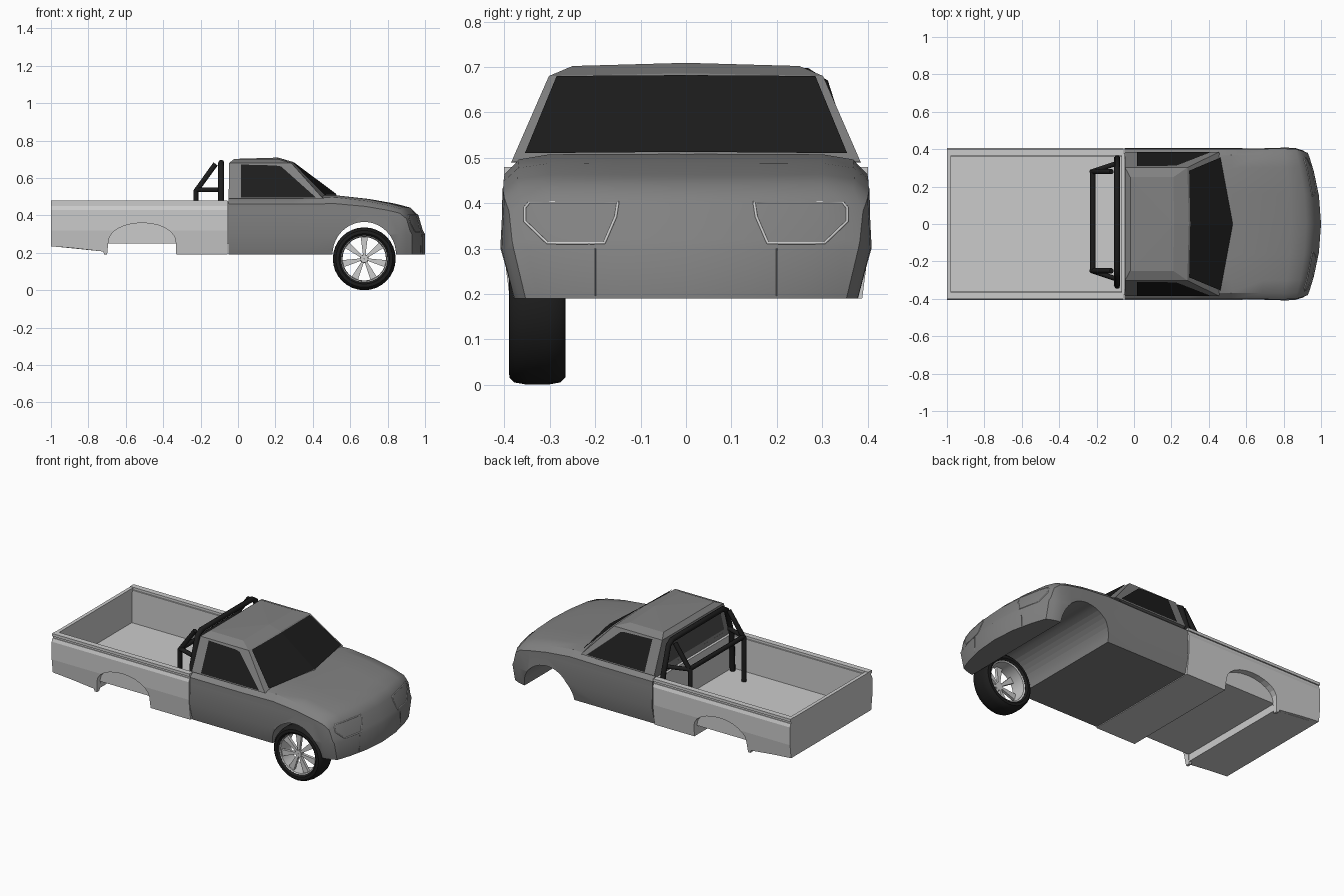
import bpy, bmesh, math
from mathutils import Vector
from mathutils.bvhtree import BVHTree

if "Cube" in bpy.data.objects:
    bpy.data.objects.remove(bpy.data.objects["Cube"])


def material(name, v):
    m = bpy.data.materials.new(name)
    m.diffuse_color = (v, v, v, 1)
    m.use_nodes = True
    m.node_tree.nodes["Principled BSDF"].inputs["Base Color"].default_value = m.diffuse_color
    return m


BLACK, CAB, LIGHT = material("black", 0.012), material("cab_grey", 0.22), material("light_grey", 0.75)


def mesh(name, verts, faces, mat=None, smooth=None):
    bm = bmesh.new()
    vs = [bm.verts.new(v) for v in verts]
    for f in faces:
        bm.faces.new([vs[i] for i in f])
    bmesh.ops.remove_doubles(bm, verts=bm.verts, dist=1e-5)
    bmesh.ops.recalc_face_normals(bm, faces=bm.faces)
    me = bpy.data.meshes.new(name)
    bm.to_mesh(me)
    bm.free()
    ob = bpy.data.objects.new(name, me)
    bpy.context.collection.objects.link(ob)
    if mat:
        me.materials.append(mat)
    if smooth:
        activate(ob)
        bpy.ops.object.shade_smooth_by_angle(angle=math.radians(smooth))
    return ob


def activate(ob):
    bpy.ops.object.select_all(action='DESELECT')
    ob.select_set(True)
    bpy.context.view_layer.objects.active = ob


def prism(name, pts, y0, y1, mat=None):
    n = len(pts)
    v = [(x, y0, z) for x, z in pts] + [(x, y1, z) for x, z in pts]
    f = [list(range(n)), list(range(n, 2 * n))]
    f += [(i, (i + 1) % n, n + (i + 1) % n, n + i) for i in range(n)]
    return mesh(name, v, f, mat)


def box(name, x0, x1, y0, y1, z0, z1, mat=None):
    return prism(name, [(x0, z0), (x1, z0), (x1, z1), (x0, z1)], y0, y1, mat)


def tube(name, pts, r, mat, closed=False):
    cu = bpy.data.curves.new(name, 'CURVE')
    cu.dimensions, cu.bevel_depth, cu.bevel_resolution, cu.use_fill_caps = '3D', r, 2, True
    sp = cu.splines.new('POLY')
    sp.points.add(len(pts) - 1)
    for p, q in zip(sp.points, pts):
        p.co = (*q, 1)
    sp.use_cyclic_u = closed
    ob = bpy.data.objects.new(name, cu)
    bpy.context.collection.objects.link(ob)
    if mat:
        cu.materials.append(mat)
    activate(ob)
    bpy.ops.object.convert(target='MESH')


def lathe(name, prof, c, seg, mat):
    n = len(prof)
    v = [(c[0] + r * math.cos(a), y, c[1] + r * math.sin(a))
         for a in (2 * math.pi * i / seg for i in range(seg)) for r, y in prof]
    f = [(i * n + j, i * n + (j + 1) % n, (i + 1) % seg * n + (j + 1) % n, (i + 1) % seg * n + j)
         for i in range(seg) for j in range(n)]
    return mesh(name, v, f, mat, 35)


def arc(cx, cz, rx, rz, n):
    return [(cx - rx * math.cos(math.pi * i / n), cz + rz * math.sin(math.pi * i / n)) for i in range(n + 1)]


# Lower cab, hood and nose: cross-sections lofted along x (x, top, half width, edge drop)
STATIONS = [(-0.05, .50, .40, .04), (.3, .50, .40, .04), (.52, .508, .40, .045), (.70, .488, .402, .04),
            (.84, .463, .403, .035), (.92, .442, .40, .03), (.965, .40, .388, .018),
            (.988, .32, .378, .004), (1.0, .30, .374, 0), ]
T = [-1, -.92, -.75, -.4, 0, .4, .75, .92, 1]


def width(z):
    if z < .30:
        return .945 + .07 * (z - .19) / .11
    return 1.015 - .015 * min(1, (z - .30) / .12)


verts = []
for X, zt, w, drop in STATIONS:
    bend = .07 * max(0, (X - .6) / .4)
    ring = []
    for t in T:
        z = zt - drop * abs(t) ** 16
        ring.append((t, z))
    edge = zt - drop
    ring += [(1, min(.42, edge)), (1, min(.30, edge))]
    ring += [(t, .19) for t in reversed(T)]
    ring += [(-1, min(.30, edge)), (-1, min(.42, edge))]
    verts += [(X - bend * t * t, t * w * width(z), z) for t, z in ring]
N = len(ring)
faces = [(s * N + i, s * N + (i + 1) % N, (s + 1) * N + (i + 1) % N, (s + 1) * N + i)
         for s in range(len(STATIONS) - 1) for i in range(N)]
faces.append(list(range(N)))
L, k = (len(STATIONS) - 1) * N, len(T)
bot = [L + k + 2 + (k - 1 - i) for i in range(k)]
faces += [(L + i, L + i + 1, bot[i + 1], bot[i]) for i in range(k - 1)]


def clean_mesh(name, vs, fs, mat, smooth):
    # merge coincident corners before making faces
    key, idx, out = {}, [], []
    for p in vs:
        q = tuple(round(c, 5) for c in p)
        if q not in key:
            key[q] = len(out)
            out.append(q)
        idx.append(key[q])
    nf = [list(dict.fromkeys(idx[i] for i in f)) for f in fs]
    return mesh(name, out, [f for f in nf if len(f) > 2], mat, smooth)


body = clean_mesh("cab_body", verts, faces, CAB, 35)

# Front wheel tunnel cut through the full width
cutter = prism("wheel_tunnel_cutter", [(.845, .1), (.505, .1)] + arc(.675, .19, .17, .175, 20), -.6, .6)
cutter.hide_render = True
mod = body.modifiers.new("tunnel", 'BOOLEAN')
mod.operation, mod.object, mod.solver = 'DIFFERENCE', cutter, 'EXACT'
activate(body)
bpy.ops.object.modifier_apply(modifier="tunnel")
bpy.data.objects.remove(cutter)
bpy.ops.object.shade_smooth_by_angle(angle=math.radians(35))


# Greenhouse: base, roof rim and roof panel outlines stacked
def outline(xb, xf, xc, y, z, zc):
    return [(xb, -y, z), (xf, -y, z), (xc, 0, zc), (xf, y, z), (xb, y, z)]


gv = (outline(-.05, .455, .53, .385, .49, .505) + outline(-.048, .285, .293, .302, .68, .686)
      + outline(-.02, .21, .215, .25, .702, .709))
gf = [(r * 5 + i, r * 5 + (i + 1) % 5, r * 5 + 5 + (i + 1) % 5, r * 5 + 5 + i) for r in (0, 1) for i in range(5)]
gf += [(10, 11, 12), (10, 12, 14), (12, 13, 14), (0, 1, 2, 3, 4)]
mesh("cab_roof", gv, gf, CAB)

# Windows
mesh("windshield", [(.462, -.355, .51), (.528, 0, .513), (.462, .355, .51),
                    (.295, .285, .68), (.301, 0, .682), (.295, -.285, .68)],
     [(0, 1, 4, 5), (1, 2, 3, 4)], BLACK)
for s, side in ((-1, "right"), (1, "left")):
    pts = [(.015, .497), (.415, .497), (.23, .662), (.20, .667), (.015, .672)]
    mesh(side + "_window", [(x, s * (.389 - (z - .49) / .19 * .083), z) for x, z in pts], [range(5)], BLACK)
mesh("rear_window", [(-.053, -.30, .52), (-.053, .30, .52), (-.053, .26, .65), (-.053, -.26, .65)],
     [(0, 1, 2, 3)], material("rear_glass", .08))

# Headlight frames and bumper seams laid on the nose
bm = bmesh.new()
bm.from_mesh(body.data)
tree = BVHTree.FromBMesh(bm)
bm.free()


def on_nose(name, pts, r, mat, closed=False):
    out = []
    ends = pts[1:] + pts[:1] if closed else pts[1:]
    for a, b in zip(pts, ends):
        for i in range(6):
            y, z = a[0] + (b[0] - a[0]) * i / 6, a[1] + (b[1] - a[1]) * i / 6
            out.append((y, z))
    if not closed:
        out.append(pts[-1])
    hits = [tree.ray_cast(Vector((2, y, z)), Vector((-1, 0, 0)))[0] for y, z in out]
    tube(name, [h for h in hits if h], r, mat, closed)


LAMP = [(.15, .402), (.345, .402), (.355, .39), (.355, .36), (.305, .312), (.18, .312), (.155, .37)]
for s, side in ((-1, "right"), (1, "left")):
    on_nose(side + "_headlight_frame", [(s * y, z) for y, z in LAMP], .003, LIGHT, True)
    on_nose(side + "_bumper_seam", [(s * .2, .195), (s * .2, .30)], .0015, CAB)

# Cargo bed side panels with wheel arches, bulged outward above the sill
SIDE = ([(-1, .45), (-1, .235), (-.88, .225), (-.72, .207), (-.715, .19), (-.70, .19)]
        + arc(-.513, .26, .18, .10, 12) + [(-.33, .19), (-.055, .19), (-.055, .45)])
for s, side in ((-1, "right"), (1, "left")):
    ob = prism(side + "_bed_panel", SIDE, s * .362, s * .405)
    bm = bmesh.new()
    bm.from_mesh(ob.data)
    for z in (.32, .43):
        bmesh.ops.bisect_plane(bm, geom=bm.verts[:] + bm.edges[:] + bm.faces[:],
                               plane_co=(0, 0, z), plane_no=(0, 0, 1))
    for v in bm.verts:
        if abs(v.co.y) > .39:
            v.co.y -= s * (max(0, .32 - v.co.z) * .13 + max(0, v.co.z - .43) * .4)
    bm.to_mesh(ob.data)
    bm.free()
    box(side + "_bed_liner", -.99, -.055, s * .366, s * .358, .25, .465)
    box(side + "_bed_rail_base", -1, -.055, s * .36, s * .393, .45, .463)
    box(side + "_bed_rail", -1, -.055, s * .366, s * .401, .463, .48)

# Bed floor, sills, tailgate and front wall
box("bed_floor", -.99, -.055, -.362, .362, .25, .262)
box("bed_front_underside", -.33, -.055, -.375, .375, .19, .255)
prism("bed_rear_underside", [(-.995, .235), (-.70, .205), (-.70, .255), (-.995, .255)], -.375, .375)
box("tailgate", -1, -.982, -.392, .392, .235, .455)
box("tailgate_rail", -1, -.978, -.392, .392, .455, .478)
box("bed_front_wall", -.068, -.052, -.38, .38, .25, .475)

# Roll bar (slightly off centre)
O = .015
tube("roll_hoop", [(-.09, O - .345, .262), (-.09, O - .335, .50), (-.09, O - .285, .66), (-.09, O - .25, .682),
                   (-.09, O + .25, .682), (-.09, O + .285, .66), (-.09, O + .335, .50), (-.09, O + .345, .262)],
     .016, BLACK)
for s, side in ((-1, "right"), (1, "left")):
    y = O + s * .265
    tube(side + "_roll_brace", [(-.225, y, .262), (-.225, y, .53), (-.12, y, .675)], .014, BLACK)
    tube(side + "_roll_link", [(-.225, y, .537), (-.09, O + s * .31, .537)], .013, BLACK)
tube("roll_cross_bar", [(-.22, O - .265, .537), (-.22, O + .265, .537)], .014, BLACK)

# Single front wheel: tyre, rim and seven blade spokes
C = (.675, .168)
lathe("tyre", [(.124, -.38), (.135, -.39), (.152, -.389), (.163, -.378), (.168, -.35), (.168, -.305),
               (.163, -.277), (.152, -.266), (.135, -.265), (.124, -.275)], C, 32, BLACK)
lathe("rim", [(.127, -.382), (.119, -.375), (.116, -.28), (.127, -.275)], C, 32, LIGHT)
lathe("hub", [(.001, -.372), (.02, -.372), (.024, -.35), (.001, -.35)], C, 14, None)
for i in range(7):
    a = math.pi / 2 + i * 2 * math.pi / 7
    pts = [(C[0] + r * math.cos(a + d / r), C[1] + r * math.sin(a + d / r))
           for r, d in ((.015, -.006), (.118, -.019), (.118, .019), (.015, .006))]
    prism("spoke_%d" % (i + 1), pts, -.368, -.35)
